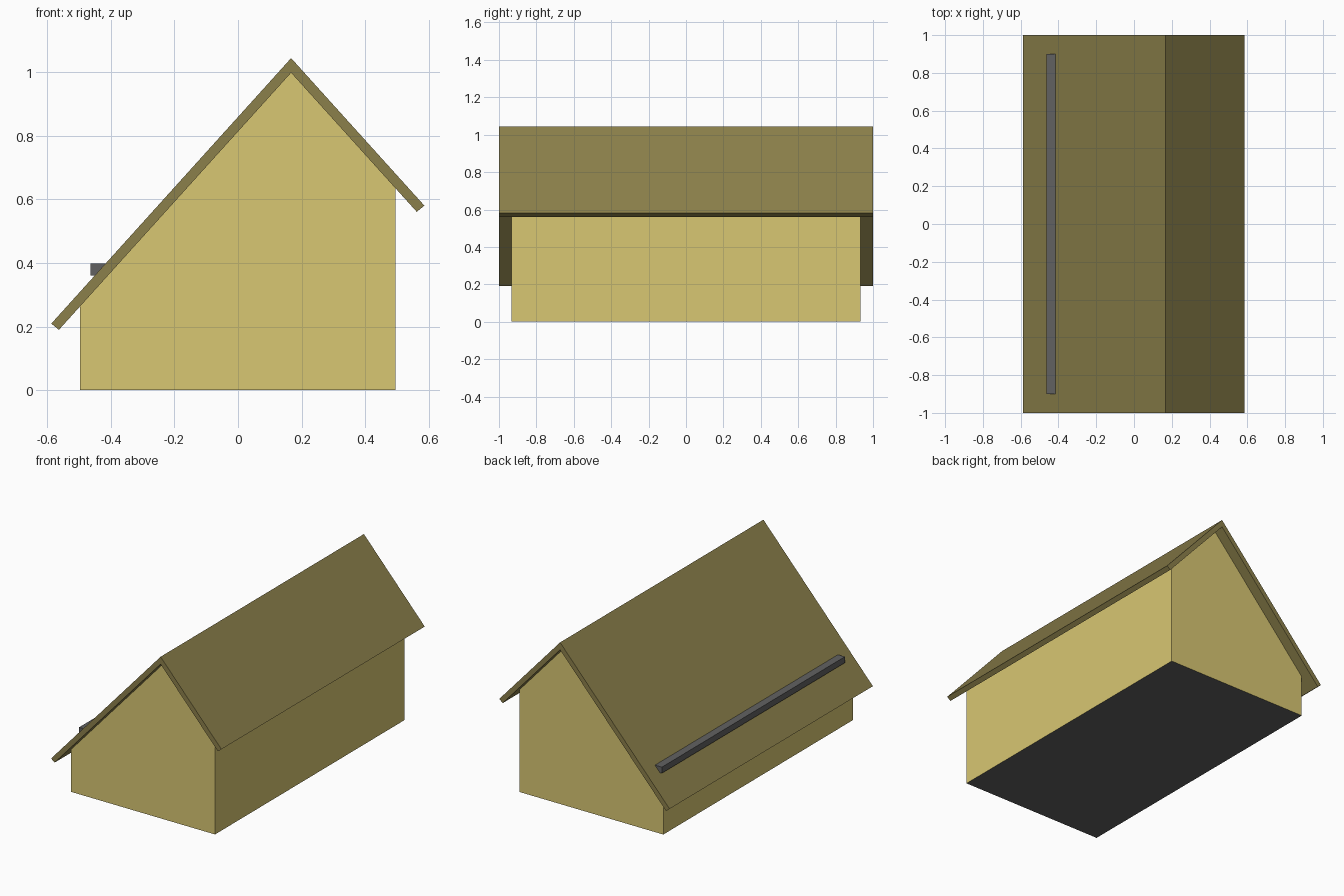
import bpy, bmesh

if "Cube" in bpy.data.objects:
    bpy.data.objects.remove(bpy.data.objects["Cube"])


def material(name, rgb):
    m = bpy.data.materials.new(name)
    m.diffuse_color = (*rgb, 1)
    m.use_nodes = True
    m.node_tree.nodes["Principled BSDF"].inputs["Base Color"].default_value = m.diffuse_color
    return m


def extrude_profile(name, profile, half_length, mat, skip_bottom=False):
    """Closed (x, z) profile extruded along y, symmetric about y = 0."""
    bm = bmesh.new()
    verts = [bm.verts.new((x, -half_length, z)) for x, z in profile]
    face = bm.faces.new(verts)
    moved = bmesh.ops.extrude_face_region(bm, geom=[face], use_keep_orig=True)
    new = [g for g in moved["geom"] if isinstance(g, bmesh.types.BMVert)]
    bmesh.ops.translate(bm, verts=new, vec=(0, 2 * half_length, 0))
    bmesh.ops.recalc_face_normals(bm, faces=bm.faces)
    if skip_bottom:
        low = [f for f in bm.faces if all(v.co.z < 1e-4 for v in f.verts)]
        bmesh.ops.delete(bm, geom=low, context='FACES_ONLY')
    mesh = bpy.data.meshes.new(name)
    bm.to_mesh(mesh)
    bm.free()
    mesh.materials.append(mat)
    obj = bpy.data.objects.new(name, mesh)
    bpy.context.collection.objects.link(obj)
    return obj


plaster = material("plaster", (0.69, 0.57, 0.17))
roofing = material("roofing", (0.26, 0.215, 0.07))
dark_grey = material("dark_grey", (0.12, 0.12, 0.12))

# Shared roof geometry: off-centre ridge, both slopes equally steep
ridge_x, ridge_in, ridge_out, slope = 0.167, 0.998, 1.044, 1.107


def under_roof(x):
    return ridge_in - slope * abs(x - ridge_x)


def on_roof(x):
    return ridge_out - slope * abs(x - ridge_x)


# Walls with asymmetric gables
xl, xr, wall_y = -0.497, 0.495, 0.933
extrude_profile("walls", [(xl, 0), (xr, 0), (xr, under_roof(xr)),
                          (ridge_x, ridge_in), (xl, under_roof(xl))],
                wall_y, plaster, skip_bottom=True)

# Floor
bpy.ops.mesh.primitive_plane_add(size=1, location=((xl + xr) / 2, 0, 0))
floor = bpy.context.object
floor.name = "floor"
for v in floor.data.vertices:
    v.co.x *= xr - xl
    v.co.y *= 2 * wall_y
floor.data.flip_normals()
floor.data.materials.append(dark_grey)

# Roof: one folded slab with square-cut eaves
extrude_profile("roof", [(-0.587, on_roof(-0.587)), (-0.563, under_roof(-0.563)),
                         (ridge_x, ridge_in), (0.562, under_roof(0.562)),
                         (0.586, on_roof(0.586)), (ridge_x, ridge_out)],
                1.0, roofing)

# Snow guard bar along the long slope
extrude_profile("snow_guard", [(-0.464, 0.36), (-0.415, 0.36),
                               (-0.415, 0.398), (-0.464, 0.398)],
                0.9, dark_grey)
